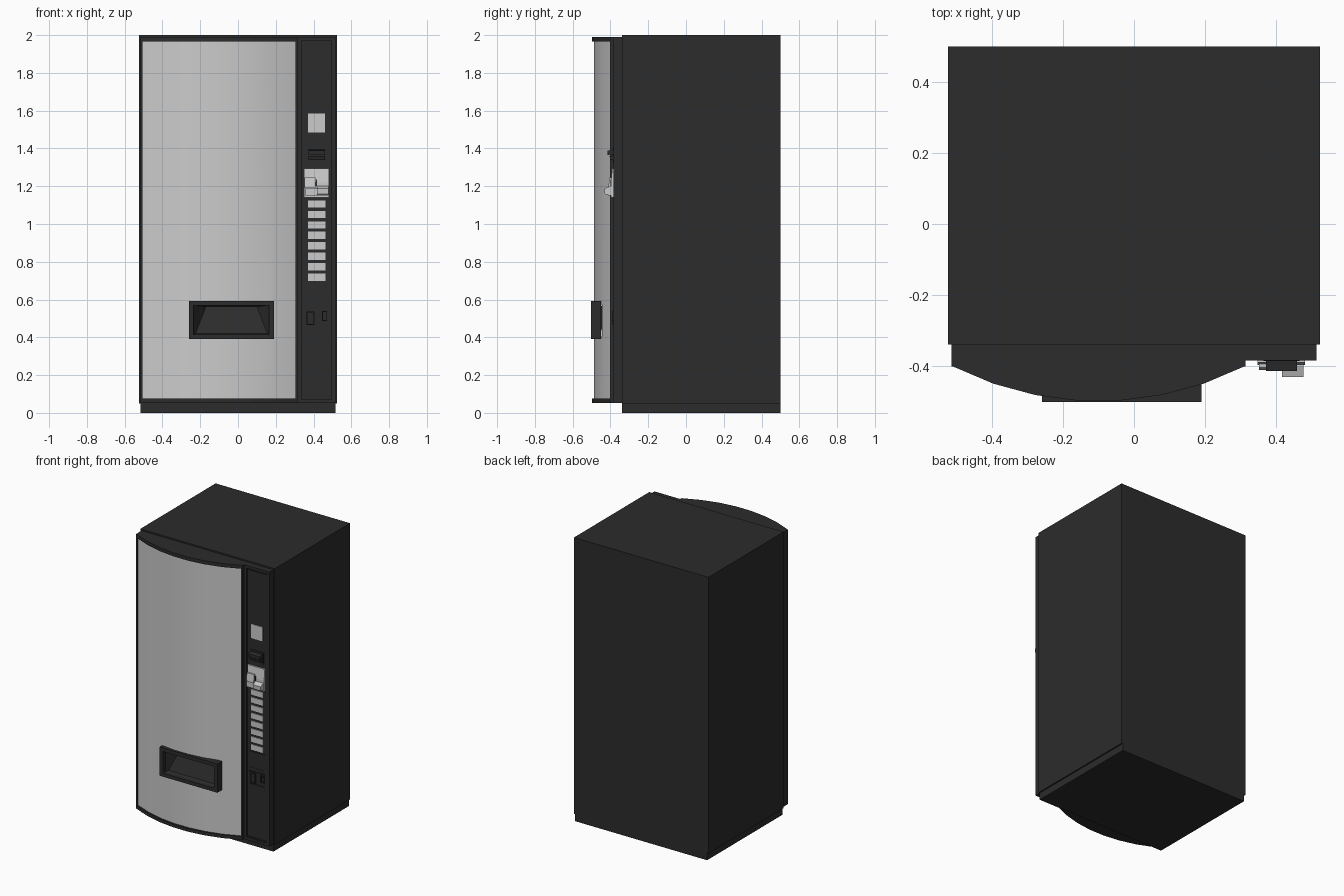
import bpy, bmesh, math

if "Cube" in bpy.data.objects:
    bpy.data.objects.remove(bpy.data.objects["Cube"])

dark = bpy.data.materials.new("dark_metal")
dark.diffuse_color = (0.025, 0.025, 0.025, 1)
dark.use_nodes = True
dark.node_tree.nodes["Principled BSDF"].inputs["Base Color"].default_value = dark.diffuse_color


def mesh(name, verts, faces, mat=dark):
    me = bpy.data.meshes.new(name)
    me.from_pydata(verts, [], faces)
    bm = bmesh.new()
    bm.from_mesh(me)
    bmesh.ops.recalc_face_normals(bm, faces=bm.faces)
    bm.to_mesh(me)
    bm.free()
    ob = bpy.data.objects.new(name, me)
    bpy.context.collection.objects.link(ob)
    if mat:
        me.materials.append(mat)
    return ob


def prism(name, pts, lo, hi, axis="z", mat=dark):
    """Extrude a profile: (x, y) along z, or (y, z) along x."""
    n = len(pts)
    place = (lambda p, h: (p[0], p[1], h)) if axis == "z" else (lambda p, h: (h, p[0], p[1]))
    verts = [place(p, h) for h in (lo, hi) for p in pts]
    faces = [tuple(range(n)), tuple(range(n, 2 * n))]
    faces += [(i, (i + 1) % n, n + (i + 1) % n, n + i) for i in range(n)]
    return mesh(name, verts, faces, mat)


def box(name, x, y, z, mat=dark):
    return prism(name, [(x[0], y[0]), (x[1], y[0]), (x[1], y[1]), (x[0], y[1])], z[0], z[1], mat=mat)


def frame(name, x, y, z, w):
    """Rectangular ring facing -y, with border width w."""
    verts, faces = [], []
    for yy in y:
        for d in (0, w):
            verts += [(x[0] + d, yy, z[0] + d), (x[1] - d, yy, z[0] + d),
                      (x[1] - d, yy, z[1] - d), (x[0] + d, yy, z[1] - d)]
    for i in range(4):
        j = (i + 1) % 4
        for a, b in ((0, 4), (4, 12), (12, 8), (8, 0)):
            faces.append((a + i, a + j, b + j, b + i))
    return mesh(name, verts, faces)


def arc(x0, x1, inset=0.0, segs=7):
    """Bowed front line of the door."""
    r, cx = 0.911, -0.1
    xs = [x0 + (x1 - x0) * i / segs for i in range(segs + 1)]
    return [(x, -0.5 + inset + r - math.sqrt(r * r - (x - cx) ** 2)) for x in xs]


# Cabinet and plinth
box("cabinet", (-0.525, 0.525), (-0.34, 0.5), (0.05, 2.0))
box("plinth", (-0.515, 0.515), (-0.34, 0.5), (0, 0.05))

# Door slab, curved top and bottom rails, side posts
box("door_slab", (-0.515, 0.515), (-0.375, -0.34), (0.052, 1.99))
for name, z in (("door_bottom_rail", (0.052, 0.075)), ("door_top_rail", (1.965, 1.99))):
    prism(name, arc(-0.515, 0.315) + [(0.315, -0.37), (-0.515, -0.37)], *z)
box("door_left_post", (-0.515, -0.505), (-0.402, -0.37), (0.075, 1.965))
box("door_middle_post", (0.305, 0.315), (-0.402, -0.37), (0.075, 1.965))

# Curved front panel with the delivery opening cut through
panel = prism("front_panel", arc(-0.505, 0.305, 0.012) + [(0.305, -0.376), (-0.505, -0.376)],
              0.074, 1.966, mat=None)
cutter = box("opening_cutter", (-0.245, 0.175), (-0.6, -0.39), (0.405, 0.575), None)
cutter.hide_render = True
cutter.hide_viewport = True
cut = panel.modifiers.new("opening", "BOOLEAN")
cut.object = cutter
cut.solver = "EXACT"
bpy.context.view_layer.objects.active = panel
panel.select_set(True)
bpy.ops.object.modifier_apply(modifier="opening")
bpy.ops.object.shade_smooth_by_angle(angle=math.radians(30))

# Delivery hatch: surround and tapered pocket
frame("hatch_surround", (-0.26, 0.19), (-0.502, -0.45), (0.39, 0.593), 0.025)
mesh("hatch_pocket",
     [(-0.237, -0.48, 0.413), (0.167, -0.48, 0.413), (0.167, -0.48, 0.57), (-0.237, -0.48, 0.57),
      (-0.225, -0.455, 0.42), (0.155, -0.455, 0.42), (0.10, -0.40, 0.562), (-0.17, -0.40, 0.562)],
     [(4, 5, 6, 7), (0, 1, 5, 4), (1, 2, 6, 5), (2, 3, 7, 6), (3, 0, 4, 7)])

# Control strip: outer and inner borders
frame("strip_border", (0.315, 0.515), (-0.385, -0.37), (0.052, 1.99), 0.02)
frame("strip_inner_border", (0.342, 0.493), (-0.382, -0.37), (0.077, 1.963), 0.006)
box("strip_face", (0.348, 0.487), (-0.379, -0.37), (0.083, 1.957))

# Display and selection buttons
box("display", (0.37, 0.46), (-0.383, -0.37), (1.485, 1.585), None)
for i in range(8):
    z = 0.699 + i * 0.0555
    box(f"selection_button_{i + 1}", (0.37, 0.463), (-0.385, -0.37), (z, z + 0.038), None)

# Banknote reader
box("note_reader_plate", (0.365, 0.467), (-0.386, -0.37), (1.325, 1.405))
prism("note_reader_mouth", [(-0.37, 1.335), (-0.40, 1.34), (-0.405, 1.36), (-0.37, 1.362)],
      0.372, 0.46, "x")
prism("note_reader_hood", [(-0.37, 1.37), (-0.415, 1.366), (-0.415, 1.388), (-0.37, 1.396)],
      0.372, 0.46, "x")

# Coin unit: plate, ledge, insert block and return lever
prism("coin_plate", [(-0.37, 1.14), (-0.398, 1.14), (-0.398, 1.22), (-0.39, 1.295), (-0.37, 1.295)],
      0.349, 0.482, "x", None)
box("coin_ledge", (0.355, 0.477), (-0.412, -0.37), (1.15, 1.188), None)
prism("coin_insert", [(-0.37, 1.19), (-0.412, 1.19), (-0.405, 1.245), (-0.37, 1.245)],
      0.353, 0.41, "x", None)
prism("coin_return_lever", [(-0.37, 1.152), (-0.43, 1.158), (-0.432, 1.188), (-0.40, 1.2), (-0.37, 1.2)],
      0.418, 0.478, "x", None)
box("coin_slot", (0.41, 0.418), (-0.40, -0.37), (1.2, 1.235))

# Lower plate, change cup and lock
frame("lower_plate", (0.355, 0.478), (-0.384, -0.37), (0.57, 0.688), 0.004)
box("lower_plate_face", (0.359, 0.474), (-0.382, -0.37), (0.574, 0.684))
frame("change_panel", (0.355, 0.478), (-0.384, -0.37), (0.455, 0.548), 0.004)
frame("change_cup", (0.362, 0.405), (-0.388, -0.37), (0.465, 0.538), 0.006)
frame("lock_surround", (0.445, 0.473), (-0.388, -0.37), (0.487, 0.54), 0.006)
box("lock", (0.454, 0.464), (-0.386, -0.37), (0.497, 0.522))
